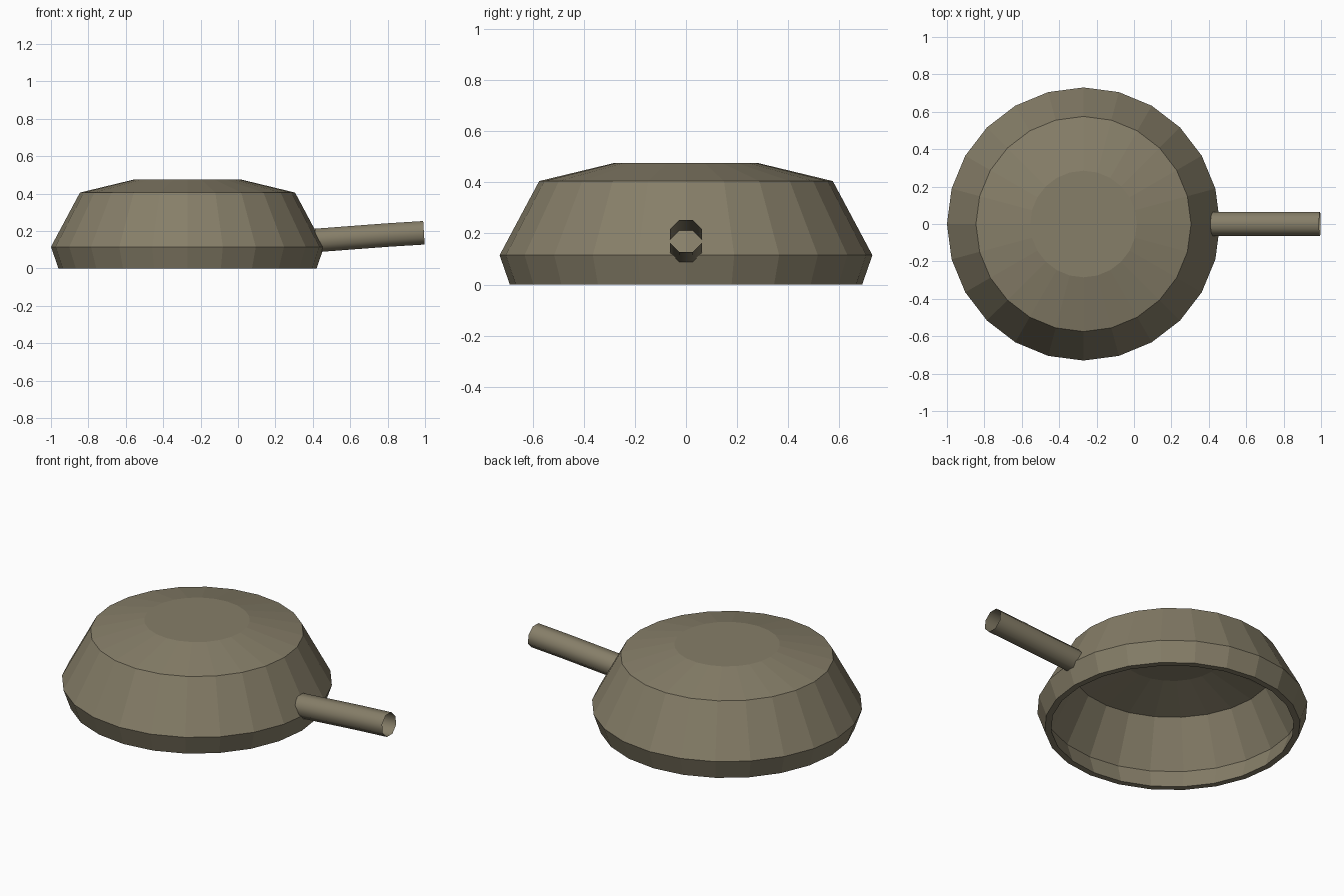
import bpy, bmesh, math
from mathutils import Vector

if "Cube" in bpy.data.objects:
    bpy.data.objects.remove(bpy.data.objects["Cube"])

mat = bpy.data.materials.new("olive_grey_metal")
mat.diffuse_color = (0.24, 0.21, 0.14, 1)
mat.use_nodes = True
mat.node_tree.nodes["Principled BSDF"].inputs["Base Color"].default_value = mat.diffuse_color


def ring(bm, centre, u, v, radius, sides, offset=0.0):
    """Add a ring of vertices spanned by the directions u and v."""
    return [bm.verts.new(centre + radius * (u * math.cos(a) + v * math.sin(a)))
            for a in (2 * math.pi * i / sides + offset for i in range(sides))]


def bridge(bm, a, b):
    n = len(a)
    for i in range(n):
        bm.faces.new((a[i], a[(i + 1) % n], b[(i + 1) % n], b[i]))


def finish(bm, name):
    mesh = bpy.data.meshes.new(name)
    bm.to_mesh(mesh)
    bm.free()
    mesh.materials.append(mat)
    ob = bpy.data.objects.new(name, mesh)
    bpy.context.collection.objects.link(ob)
    return ob


X, Y, Z = Vector((1, 0, 0)), Vector((0, 1, 0)), Vector((0, 0, 1))

# Hollow bowl, upside down: outer wall from the inner ceiling round the rim to the top
profile = [(0.275, 0.440), (0.552, 0.373), (0.692, 0.115), (0.655, 0.0),
           (0.690, 0.0), (0.730, 0.115), (0.575, 0.405), (0.285, 0.475)]
bm = bmesh.new()
rings = [ring(bm, Vector((-0.27, 0, z)), X, Y, r, 24) for r, z in profile]
for a, b in zip(rings, rings[1:]):
    bridge(bm, a, b)
bm.faces.new(rings[0][::-1])
bm.faces.new(rings[-1])
finish(bm, "bowl")

# Open, slightly bent handle tube
path = [Vector((x, 0, z)) for x, z in
        ((0.415, 0.149), (0.60, 0.163), (0.80, 0.178), (0.994, 0.190))]
bm = bmesh.new()
rings = []
for i, p in enumerate(path):
    t = (path[min(i + 1, 3)] - path[max(i - 1, 0)]).normalized()
    rings.append(ring(bm, p, Y, t.cross(Y), 0.068, 8, math.pi / 8))
for a, b in zip(rings, rings[1:]):
    bridge(bm, a, b)
bmesh.ops.recalc_face_normals(bm, faces=bm.faces)
for f in bm.faces:
    f.smooth = True
# make sure the open tube faces outwards
f = next(iter(bm.faces))
c = f.calc_center_median()
if f.normal.dot(Vector((0, c.y, c.z - 0.16))) < 0:
    bmesh.ops.reverse_faces(bm, faces=bm.faces)
finish(bm, "handle")
